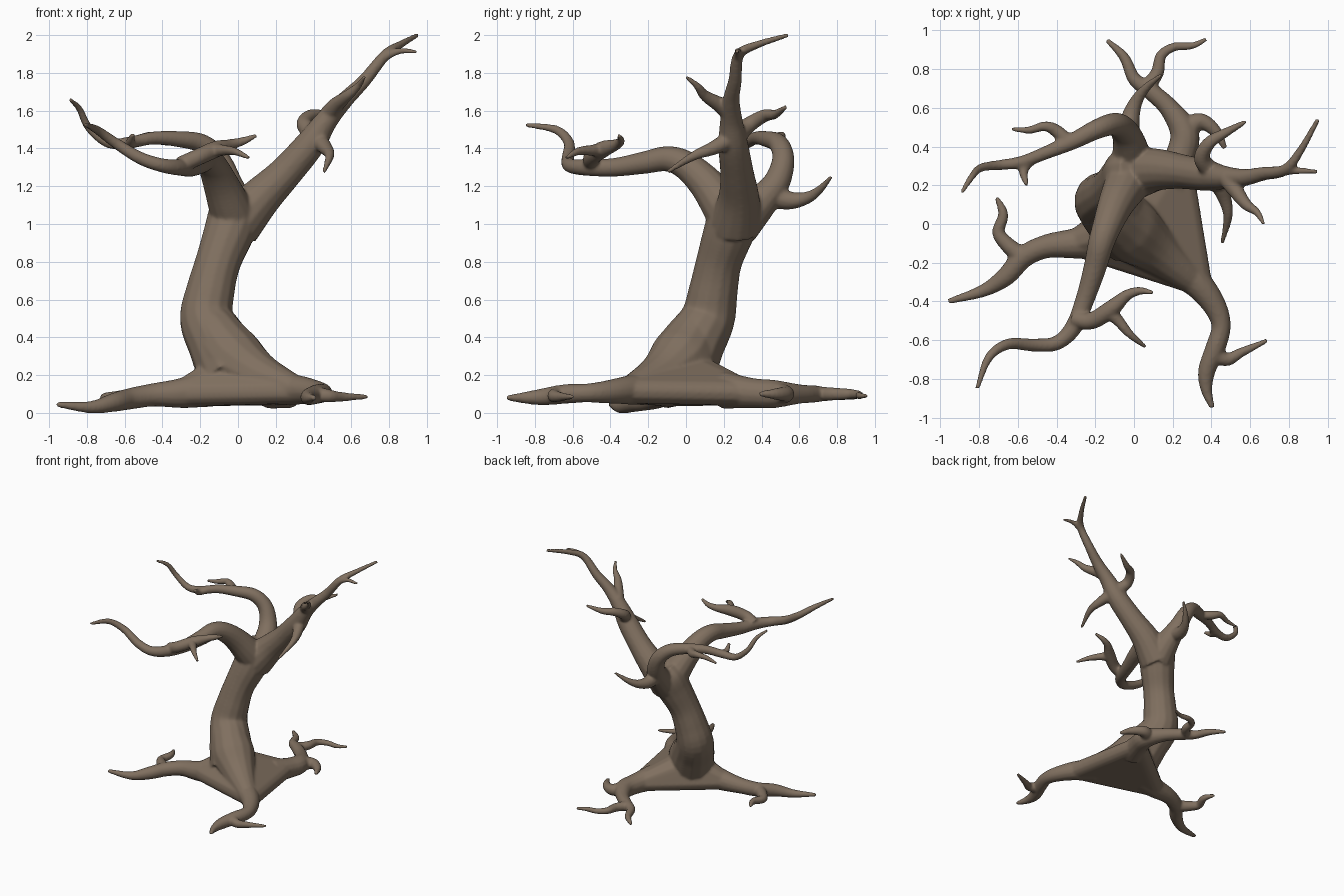
import bpy, bmesh, math
from mathutils import Vector

bark = bpy.data.materials.new("brown bark")
bark.diffuse_color = (0.215, 0.16, 0.115, 1)

bm = bmesh.new()
SIDES, STEPS = 14, 5


def spline(pts):
    """Catmull-Rom through (x, y, z, radius) points."""
    p = [Vector(q) for q in pts]
    p = [2 * p[0] - p[1]] + p + [2 * p[-1] - p[-2]]
    out = []
    for i in range(1, len(p) - 2):
        a, b, c, d = p[i - 1:i + 3]
        for s in range(STEPS):
            t = s / STEPS
            out.append(0.5 * (2 * b + (c - a) * t + (2 * a - 5 * b + 4 * c - d) * t * t
                              + (3 * b - a - 3 * c + d) * t ** 3))
    return out + [p[-2]]


def limb(*pts):
    """Closed tapering tube along a smooth path."""
    path = spline(pts)
    pos = [q.to_3d() for q in path]
    n, prev, rings = None, None, []
    for i, c in enumerate(pos):
        d = (pos[min(i + 1, len(pos) - 1)] - pos[max(i - 1, 0)]).normalized()
        n = d.orthogonal().normalized() if n is None else prev.rotation_difference(d) @ n
        n = (n - d * n.dot(d)).normalized()
        b, prev = d.cross(n), d
        r = max(path[i][3], 0.011)
        rings.append([bm.verts.new(c + r * (math.cos(a) * n + math.sin(a) * b))
                      for a in (2 * math.pi * k / SIDES for k in range(SIDES))])
    for r0, r1 in zip(rings, rings[1:]):
        for k in range(SIDES):
            j = (k + 1) % SIDES
            bm.faces.new((r0[k], r0[j], r1[j], r1[k]))
    bm.faces.new(rings[0][::-1])
    bm.faces.new(rings[-1])


def hull(*balls):
    """Convex hull around a set of balls."""
    verts = []
    tmp = bmesh.new()
    for x, y, z, r in balls:
        for v in bmesh.ops.create_icosphere(tmp, subdivisions=2, radius=r)["verts"]:
            v.co += Vector((x, y, z))
    res = bmesh.ops.convex_hull(tmp, input=tmp.verts[:])
    bmesh.ops.delete(tmp, geom=[v for v in res["geom_interior"]
                                if isinstance(v, bmesh.types.BMVert)], context='VERTS')
    me = bpy.data.meshes.new("tmp")
    tmp.to_mesh(me)
    tmp.free()
    bm.from_mesh(me)
    bpy.data.meshes.remove(me)


# trunk, leaning ridge and flared foot
limb((-.03, -.03, .2, .18), (-.1, .04, .36, .165), (-.165, .115, .5, .145), (-.145, .145, .65, .13),
     (-.105, .175, .8, .122), (-.05, .225, .95, .135), (-.01, .27, 1.07, .14), (.02, .29, 1.15, .1))
limb((-.17, .125, .5, .13), (-.11, .045, .4, .15), (-.02, -.03, .28, .17),
     (.12, -.14, .19, .125), (.3, -.29, .125, .075))
hull((-.3, -.1, .105, .07), (.34, -.31, .115, .065), (.235, .33, .105, .065), (-.03, -.01, .2, .14))

# left root
limb((-.15, -.08, .13, .1), (-.3, -.1, .105, .08), (-.45, -.115, .095, .062), (-.57, -.17, .075, .057),
     (-.66, -.27, .055, .05), (-.78, -.345, .03, .033), (-.96, -.4, .045, .015))
limb((-.58, -.17, .075, .05), (-.66, -.1, .075, .04), (-.7, -.04, .075, .033),
     (-.675, .05, .085, .027), (-.71, .14, .085, .012))

# front right root
limb((.22, -.22, .13, .09), (.34, -.32, .12, .075), (.42, -.43, .11, .06), (.45, -.53, .105, .05),
     (.42, -.64, .1, .052), (.375, -.76, .085, .045), (.375, -.86, .08, .03), (.405, -.95, .08, .014))
limb((.41, -.67, .1, .045), (.48, -.7, .09, .035), (.55, -.665, .085, .026), (.69, -.6, .085, .012))

# back root
limb((.18, .2, .12, .1), (.24, .35, .105, .08), (.26, .47, .1, .075), (.18, .6, .1, .052),
     (.08, .69, .1, .045), (0, .75, .1, .035), (-.05, .86, .095, .027), (-.14, .95, .09, .013))
limb((.06, .7, .1, .04), (.12, .78, .1, .035), (.14, .87, .1, .028), (.21, .915, .095, .023),
     (.3, .92, .09, .019), (.375, .955, .09, .012))
limb((.26, .48, .1, .06), (.34, .53, .1, .045), (.42, .48, .1, .032), (.47, .39, .1, .014))

# front branch and twigs
limb((-.03, .22, 1.06, .12), (-.09, .11, 1.21, .095), (-.135, 0, 1.31, .078), (-.17, -.1, 1.345, .068),
     (-.2, -.22, 1.325, .06), (-.25, -.38, 1.3, .05), (-.31, -.53, 1.3, .045), (-.4, -.615, 1.31, .038),
     (-.52, -.625, 1.35, .034), (-.65, -.62, 1.43, .029), (-.75, -.69, 1.5, .023), (-.81, -.85, 1.525, .012))
limb((-.31, -.49, 1.31, .045), (-.22, -.5, 1.35, .045), (-.12, -.44, 1.395, .045),
     (-.04, -.37, 1.42, .03), (.03, -.345, 1.44, .022), (.1, -.355, 1.47, .011))
limb((-.13, -.45, 1.39, .04), (-.08, -.5, 1.39, .03), (-.02, -.57, 1.385, .022), (.06, -.635, 1.35, .011))

# tall right branch and twigs
limb((-.01, .26, 1.0, .14), (.12, .28, 1.14, .11), (.25, .27, 1.27, .09), (.38, .25, 1.42, .08),
     (.47, .24, 1.55, .06), (.57, .24, 1.66, .045), (.67, .26, 1.76, .036), (.78, .28, 1.895, .029),
     (.86, .38, 1.95, .021), (.95, .54, 2.0, .013))
limb((.75, .27, 1.87, .025), (.85, .275, 1.915, .018), (.95, .27, 1.91, .011))
limb((.4, .27, 1.47, .05), (.35, .34, 1.53, .042), (.39, .42, 1.575, .034), (.47, .47, 1.58, .025),
     (.58, .53, 1.62, .012))
limb((.48, .24, 1.58, .05), (.52, .18, 1.63, .042), (.58, .1, 1.68, .03), (.635, .06, 1.73, .02),
     (.67, 0, 1.78, .011))
limb((.42, .24, 1.45, .05), (.465, .14, 1.4, .037), (.485, .04, 1.36, .025), (.455, -.1, 1.275, .011))

# back left branch and twigs
limb((-.01, .28, 1.0, .12), (-.02, .4, 1.12, .09), (-.05, .48, 1.22, .072), (-.1, .515, 1.34, .06),
     (-.19, .49, 1.425, .052), (-.32, .425, 1.45, .043), (-.45, .37, 1.455, .035), (-.58, .32, 1.43, .032),
     (-.69, .305, 1.43, .027), (-.79, .29, 1.51, .022), (-.84, .24, 1.61, .018), (-.89, .16, 1.66, .011))
limb((-.33, .42, 1.45, .035), (-.4, .48, 1.45, .034), (-.46, .505, 1.465, .026), (-.54, .485, 1.45, .02),
     (-.635, .49, 1.43, .011))
limb((-.52, .34, 1.44, .028), (-.57, .28, 1.43, .026), (-.555, .2, 1.475, .012))
limb((-.03, .44, 1.15, .06), (-.02, .54, 1.125, .05), (.01, .63, 1.135, .035), (.06, .7, 1.175, .024),
     (.14, .77, 1.25, .011))

# fuse all limbs into one smooth tree
bmesh.ops.recalc_face_normals(bm, faces=bm.faces[:])
mesh = bpy.data.meshes.new("bare_tree")
bm.to_mesh(mesh)
bm.free()
mesh.materials.append(bark)
tree = bpy.data.objects.new("bare_tree", mesh)
bpy.context.collection.objects.link(tree)
fuse = tree.modifiers.new("fuse", 'REMESH')
fuse.mode = 'VOXEL'
fuse.voxel_size = 0.009
fuse.use_smooth_shade = True
soft = tree.modifiers.new("soften", 'SMOOTH')
soft.factor = 0.5
soft.iterations = 8
